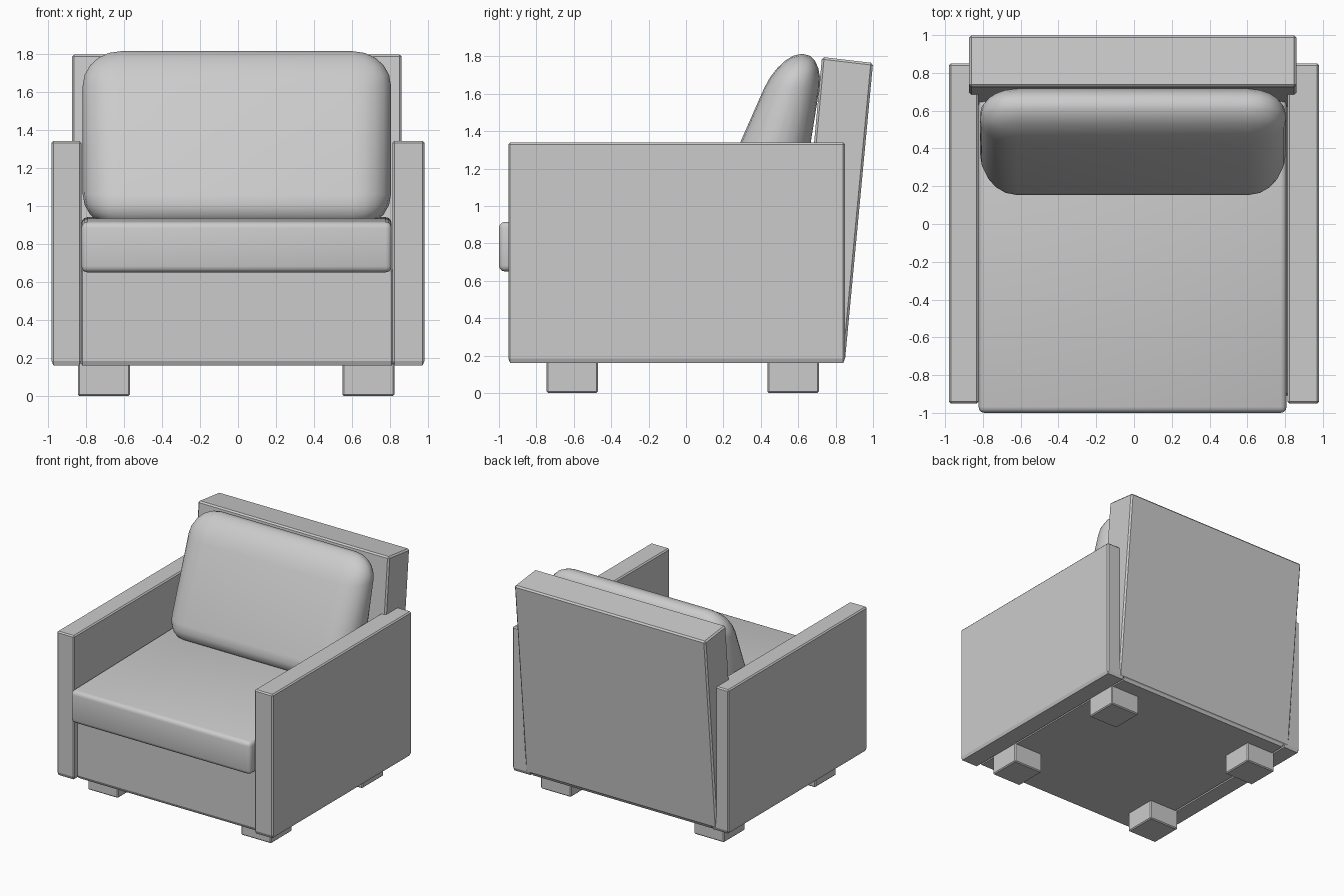
import bpy, bmesh
from mathutils import Vector

if "Cube" in bpy.data.objects:
    bpy.data.objects.remove(bpy.data.objects["Cube"])


def finish(name, bm, smooth=False):
    bmesh.ops.recalc_face_normals(bm, faces=bm.faces)
    me = bpy.data.meshes.new(name)
    bm.to_mesh(me)
    bm.free()
    ob = bpy.data.objects.new(name, me)
    bpy.context.collection.objects.link(ob)
    if smooth:
        bpy.ops.object.select_all(action='DESELECT')
        ob.select_set(True)
        bpy.context.view_layer.objects.active = ob
        bpy.ops.object.shade_smooth_by_angle(angle=0.8)
    return ob


def bevel(bm, offset, segments=1):
    bmesh.ops.bevel(bm, geom=bm.edges[:], offset=offset, offset_type='OFFSET',
                    segments=segments, profile=0.5, affect='EDGES', clamp_overlap=True)


def raw_box(lo, hi):
    bm = bmesh.new()
    bmesh.ops.create_cube(bm, size=1)
    lo, hi = Vector(lo), Vector(hi)
    for v in bm.verts:
        v.co = (lo + hi) / 2 + v.co * (hi - lo)
    return bm


def box(name, lo, hi, chamfer, bottom=0.0):
    bm = raw_box(lo, hi)
    bevel(bm, chamfer)
    # Deepen the chamfer along the bottom edge
    for v in bm.verts:
        if bottom and abs(v.co.z - lo[2] - chamfer) < 1e-4:
            v.co.z = lo[2] + bottom
    return finish(name, bm)


# Body: base and two arms
box("base", (-0.83, -0.91, 0.16), (0.82, 0.845, 0.67), 0.012, 0.025)
box("left_arm", (-0.98, -0.95, 0.16), (-0.823, 0.85, 1.34), 0.01, 0.025)
box("right_arm", (0.812, -0.95, 0.16), (0.98, 0.85, 1.34), 0.01, 0.025)

# Feet
for side, x in (("left", -0.705), ("right", 0.685)):
    for end, y in (("front", -0.608), ("back", 0.573)):
        box(f"{end}_{side}_foot", (x - 0.137, y - 0.137, 0),
            (x + 0.137, y + 0.137, 0.18), 0.008)

# Leaning back panel, extruded from its side profile
bm = bmesh.new()
profile = [(0.85, 0.175), (1.0, 1.765), (0.727, 1.797), (0.58, 0.2)]
face = bm.faces.new([bm.verts.new((-0.873, y, z)) for y, z in profile])
ext = bmesh.ops.extrude_face_region(bm, geom=[face])
for v in ext["geom"]:
    if isinstance(v, bmesh.types.BMVert):
        v.co.x = 0.86
bmesh.ops.recalc_face_normals(bm, faces=bm.faces)
bevel(bm, 0.012)
finish("back_panel", bm)

# Seat cushion, rising slightly toward the back
bm = raw_box((-0.823, -1.0, 0.65), (0.808, 0.66, 0.915))
bevel(bm, 0.032, 3)
for v in bm.verts:
    if v.co.z > 0.8:
        v.co.z += 0.025 * min(1, max(0, (v.co.y + 1) / 1.1))
finish("seat_cushion", bm, True)

# Back cushion: rounded box with wide soft corners, then bent into a leaning wedge
rx, ry, rz = 0.2, 0.92, 0.18
hx, z0, z1 = 0.81, 0.88, 1.812
half = Vector((hx / rx, 1 / ry, (z1 - z0) / 2 / rz))
bm = raw_box(-half, half)
bevel(bm, 1.0, 5)
for v in bm.verts:
    z = (z0 + z1) / 2 + v.co.z * rz
    front = 0.29 + 0.44 * (z - 1.34)
    rear = 0.667 + 0.16 * (z - 1.34)
    t = v.co.y * ry
    v.co = (v.co.x * rx - 0.006, (front + rear) / 2 + t * (rear - front) / 2, z)
finish("back_cushion", bm, True)
